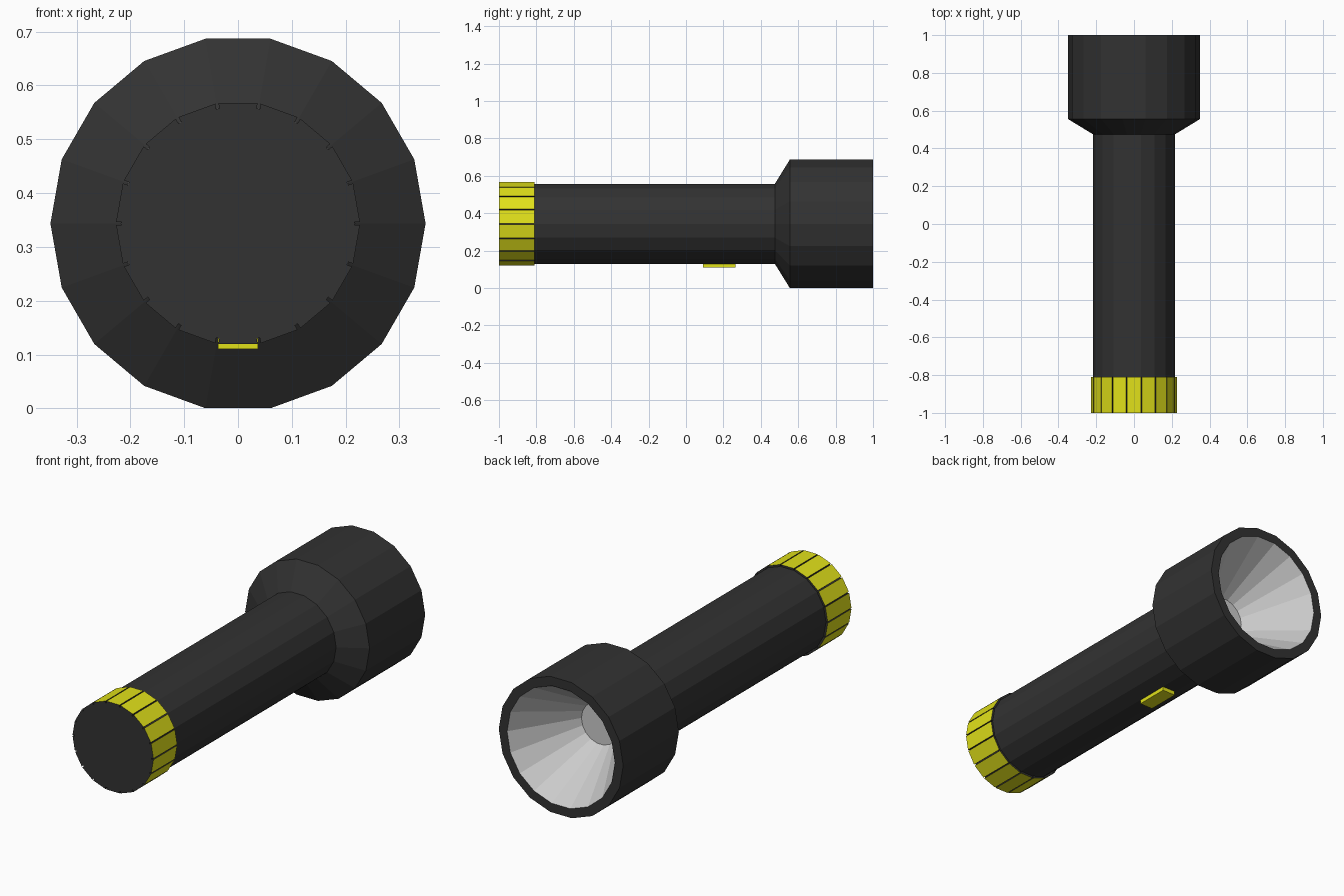
import bpy, bmesh
from math import cos, sin, pi
from mathutils import Vector

if "Cube" in bpy.data.objects:
    bpy.data.objects.remove(bpy.data.objects["Cube"])

N = 18          # sides of every round part
ZC = 0.3435     # height of the long axis


def material(name, color):
    m = bpy.data.materials.new(name)
    m.diffuse_color = (*color, 1)
    m.use_nodes = True
    m.node_tree.nodes["Principled BSDF"].inputs["Base Color"].default_value = m.diffuse_color
    return m


dark = material("dark_plastic", (0.032, 0.032, 0.032))
yellow = material("yellow_plastic", (0.75, 0.75, 0.01))
silver = material("silver", (0.62, 0.62, 0.62))


def finish(bm, name, mats):
    me = bpy.data.meshes.new(name)
    bm.to_mesh(me)
    bm.free()
    ob = bpy.data.objects.new(name, me)
    bpy.context.collection.objects.link(ob)
    for m in mats:
        me.materials.append(m)
    return ob


def circle(r):
    return [Vector((r * cos(2 * pi * k / N), r * sin(2 * pi * k / N))) for k in range(N)]


def ring(bm, outline, y):
    return [bm.verts.new((p.x, y, ZC + p.y)) for p in outline]


def bridge(bm, a, b):
    n = len(a)
    return [bm.faces.new((a[k], b[k], b[(k + 1) % n], a[(k + 1) % n])) for k in range(n)]


def lathe(name, profile, mat, close_end=False):
    bm = bmesh.new()
    rings = [ring(bm, circle(r), y) for r, y in profile]
    for a, b in zip(rings, rings[1:]):
        bridge(bm, a, b)
    if close_end:
        bm.faces.new(rings[-1][::-1])
    return finish(bm, name, [mat])


# Handle flaring into the head, with the flat front rim
lathe("body", [(0.217, -0.82), (0.217, 0.475), (0.3485, 0.555),
               (0.3485, 1.0), (0.302, 1.0)], dark)

# Conical reflector inside the head
lathe("reflector", [(0.302, 1.0), (0.106, 0.685)], silver, close_end=True)

# Tail cap: yellow flats separated by narrow dark grooves at the corners
outer, inner = circle(0.227), circle(0.217)
outline = []
for k in range(N):
    prev_dir = (outer[k - 1] - outer[k]).normalized() * 0.003
    next_dir = (outer[(k + 1) % N] - outer[k]).normalized() * 0.003
    outline += [outer[k] + prev_dir, inner[k] + prev_dir,
                inner[k] + next_dir, outer[k] + next_dir]
bm = bmesh.new()
back, front = ring(bm, outline, -1.0), ring(bm, outline, -0.81)
for k, f in enumerate(bridge(bm, back, front)):
    f.material_index = 1 if k % 4 == 3 else 0
bm.faces.new(back)
bm.faces.new(front[::-1])
finish(bm, "tail_cap", [dark, yellow])

# Switch on the underside of the handle
bm = bmesh.new()
bmesh.ops.create_cube(bm, size=1)
bmesh.ops.scale(bm, vec=(0.074, 0.172, 0.03), verts=bm.verts)
bmesh.ops.translate(bm, vec=(0, 0.178, 0.125), verts=bm.verts)
finish(bm, "switch", [yellow])
